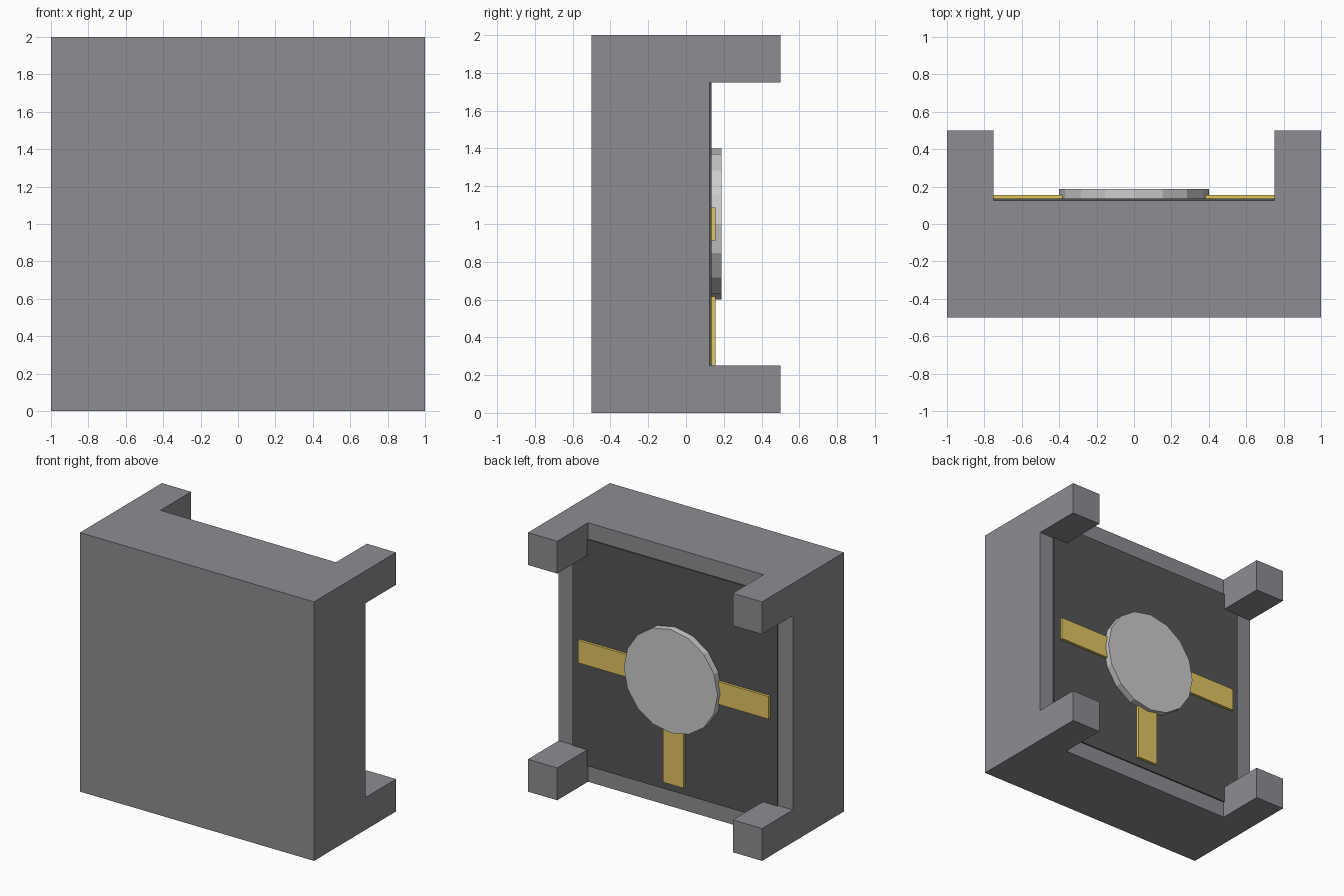
import bpy, bmesh, math
from mathutils import Matrix, Vector

if "Cube" in bpy.data.objects:
    bpy.data.objects.remove(bpy.data.objects["Cube"])


def material(name, rgb):
    m = bpy.data.materials.new(name)
    m.diffuse_color = (*rgb, 1)
    m.use_nodes = True
    m.node_tree.nodes["Principled BSDF"].inputs["Base Color"].default_value = m.diffuse_color
    return m


def finish(name, bm, mat):
    bmesh.ops.recalc_face_normals(bm, faces=bm.faces)
    me = bpy.data.meshes.new(name)
    bm.to_mesh(me)
    bm.free()
    me.materials.append(mat)
    ob = bpy.data.objects.new(name, me)
    bpy.context.collection.objects.link(ob)
    return ob


def box(name, lo, hi, mat):
    lo, hi = Vector(lo), Vector(hi)
    bm = bmesh.new()
    bmesh.ops.create_cube(bm, size=1, matrix=Matrix.Translation((lo + hi) / 2)
                          @ Matrix.Diagonal((*(hi - lo), 1)))
    return finish(name, bm, mat)


casing = material("casing_grey", (0.27, 0.27, 0.29))
dark = material("panel_dark", (0.09, 0.09, 0.09))
gold = material("gold", (0.75, 0.56, 0.12))
silver = material("silver", (0.68, 0.69, 0.70))

# Casing: a 3x3 back face with the corner cells pulled out into posts
FRONT, BACK, POST = -0.5, 0.125, 0.5
cuts = (-1, -0.75, 0.75, 1)
bm = bmesh.new()
grid = [[bm.verts.new((x, BACK, z + 1)) for z in cuts] for x in cuts]
cells = {(i, j): bm.faces.new((grid[i][j], grid[i + 1][j], grid[i + 1][j + 1], grid[i][j + 1]))
         for i in range(3) for j in range(3)}
rim = [e for e in bm.edges if e.is_boundary]
sides = bmesh.ops.extrude_edge_only(bm, edges=rim)["geom"]
bmesh.ops.translate(bm, vec=(0, FRONT - BACK, 0),
                    verts=[g for g in sides if isinstance(g, bmesh.types.BMVert)])
front_edges = [g for g in sides if isinstance(g, bmesh.types.BMEdge) and g.is_boundary]
bmesh.ops.contextual_create(bm, geom=front_edges)
corners = [cells[i, j] for i in (0, 2) for j in (0, 2)]
for f in bmesh.ops.extrude_discrete_faces(bm, faces=corners)["faces"]:
    bmesh.ops.translate(bm, vec=(0, POST - BACK, 0), verts=f.verts)
bmesh.ops.remove_doubles(bm, verts=bm.verts, dist=1e-5)
finish("casing", bm, casing)

# Dark back panel
box("back_panel", (-0.875, 0.1, 0.125), (0.875, 0.135, 1.875), dark)

# Gold strips running out from the disc: left, right and down
W, END = 0.0875, 0.815
for side, s in (("left", -1), ("right", 1)):
    a, b = sorted((s * 0.3, s * END))
    box(f"{side}_strip", (a, 0.125, 1 - W), (b, 0.155, 1 + W), gold)
box("lower_strip", (-W, 0.125, 1 - END), (W, 0.155, 0.7), gold)

# Sixteen-sided central disc
bm = bmesh.new()
bmesh.ops.create_cone(bm, cap_ends=True, segments=16, radius1=0.4, radius2=0.4, depth=0.06,
                      matrix=Matrix.Translation((0, 0.157, 1)) @ Matrix.Rotation(math.pi / 2, 4, "X"))
finish("central_disc", bm, silver)
